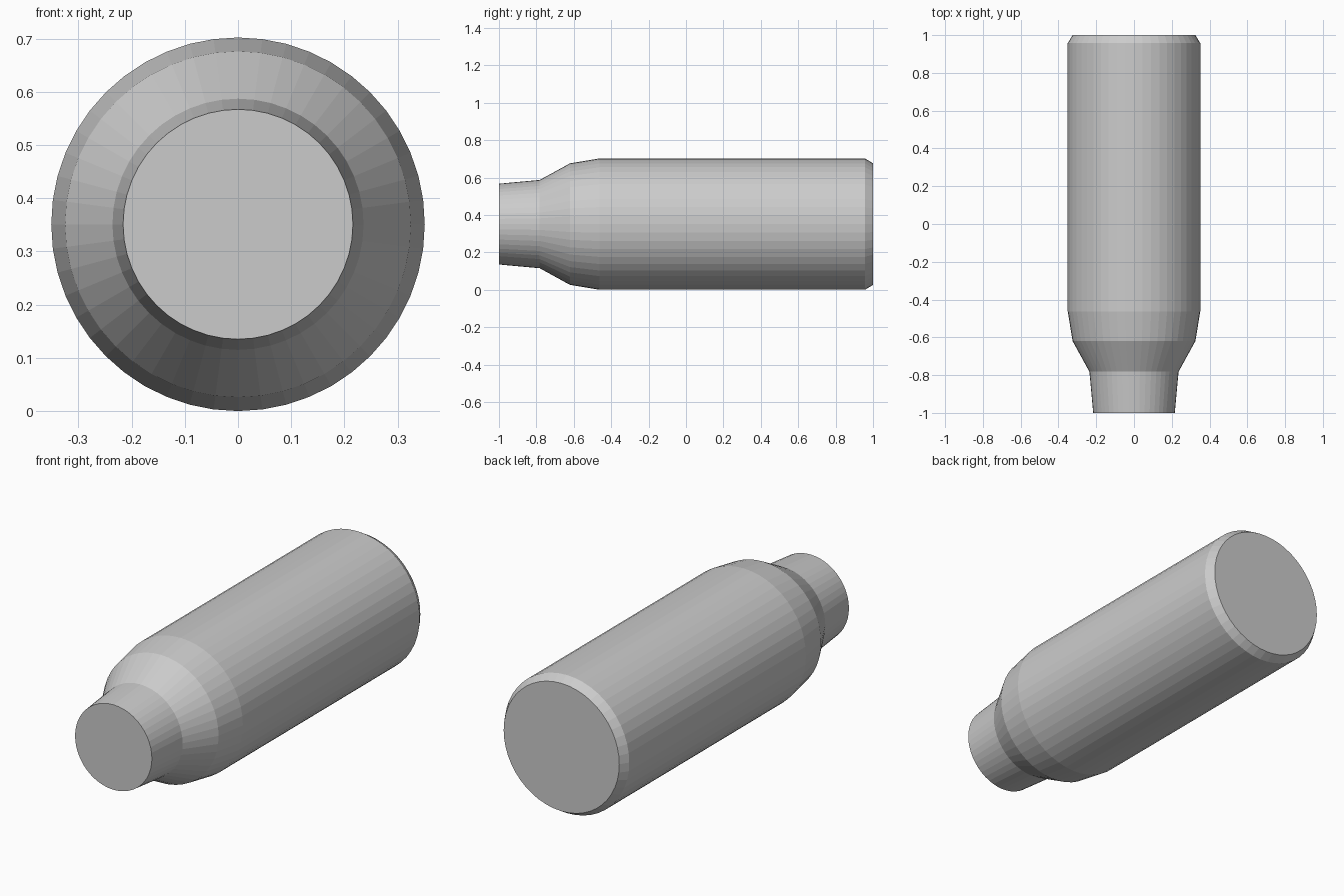
import bpy, bmesh
from math import cos, sin, tau

if "Cube" in bpy.data.objects:
    bpy.data.objects.remove(bpy.data.objects["Cube"])

SIDES = 48
CENTRE_Z = 0.351

# Lathe profile: (y, radius) from the neck to the base
PROFILE = [(-1.0, 0.216), (-0.782, 0.236), (-0.62, 0.325),
           (-0.462, 0.351), (0.957, 0.351), (1.0, 0.325)]


def lathe_along_y(name, profile):
    bm = bmesh.new()
    rings = [[bm.verts.new((r * cos(tau * i / SIDES), y, CENTRE_Z + r * sin(tau * i / SIDES)))
              for i in range(SIDES)] for y, r in profile]
    for a, b in zip(rings, rings[1:]):
        for i in range(SIDES):
            j = (i + 1) % SIDES
            bm.faces.new((a[i], a[j], b[j], b[i]))
    # Flat end caps
    bm.faces.new(rings[0])
    bm.faces.new(rings[-1])
    bmesh.ops.recalc_face_normals(bm, faces=bm.faces)
    mesh = bpy.data.meshes.new(name)
    bm.to_mesh(mesh)
    bm.free()
    obj = bpy.data.objects.new(name, mesh)
    bpy.context.collection.objects.link(obj)
    return obj


# Cylindrical body with tapered shoulder, neck and chamfered base
lathe_along_y("canister_body", PROFILE)
